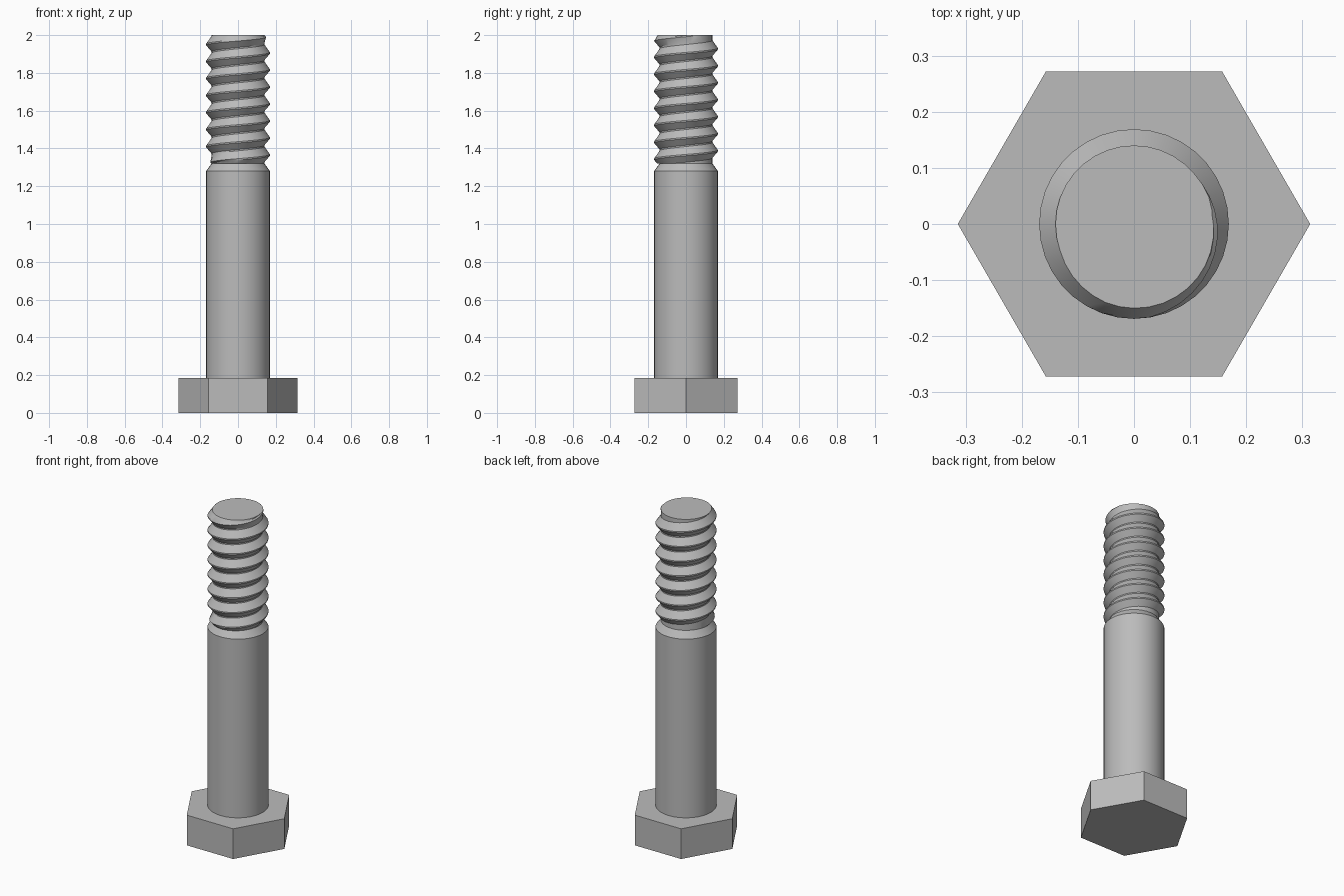
import bpy, bmesh, math

cube = bpy.data.objects.get("Cube")
if cube:
    bpy.data.objects.remove(cube)

HEAD_R, HEAD_H = 0.314, 0.185
SHANK_R, ROOT_R = 0.169, 0.14
SHANK_TOP, THREAD_START, TOP = 1.28, 1.32, 2.0
PITCH, SIDES, PHASE = 0.09, 36, 0.0

steel = bpy.data.materials.new("grey steel")
steel.use_nodes = True
steel.diffuse_color = (0.5, 0.5, 0.5, 1)
steel.node_tree.nodes["Principled BSDF"].inputs["Base Color"].default_value = (0.5, 0.5, 0.5, 1)


def finish(name, bm, smooth=True):
    bmesh.ops.recalc_face_normals(bm, faces=bm.faces)
    mesh = bpy.data.meshes.new(name)
    bm.to_mesh(mesh)
    bm.free()
    mesh.materials.append(steel)
    obj = bpy.data.objects.new(name, mesh)
    bpy.context.collection.objects.link(obj)
    if smooth:
        bpy.ops.object.select_all(action="DESELECT")
        obj.select_set(True)
        bpy.context.view_layer.objects.active = obj
        bpy.ops.object.shade_smooth_by_angle(angle=math.radians(30))
    return obj


def ring(bm, radius, z, sides):
    return [bm.verts.new((radius * math.cos(math.tau * i / sides),
                          radius * math.sin(math.tau * i / sides), z)) for i in range(sides)]


def lathe(name, profile, sides, smooth=True):
    """Stack of rings, closed at both ends."""
    bm = bmesh.new()
    rings = [ring(bm, r, z, sides) for r, z in profile]
    for low, high in zip(rings, rings[1:]):
        for i in range(sides):
            j = (i + 1) % sides
            bm.faces.new((low[i], low[j], high[j], high[i]))
    bm.faces.new(rings[0])
    bm.faces.new(rings[-1])
    return finish(name, bm, smooth)


# Hexagonal head
lathe("hex_head", [(HEAD_R, 0), (HEAD_R, HEAD_H)], 6, smooth=False)

# Plain shank with a chamfered neck
lathe("shank", [(SHANK_R, HEAD_H), (SHANK_R, SHANK_TOP), (ROOT_R, THREAD_START)], SIDES)


# Right-handed thread: a helical strip trimmed flat at both ends
def thread_radius(base, z):
    runout = min((TOP - z) * 1.0, (z - THREAD_START) * 1.5, SHANK_R - ROOT_R)
    return ROOT_R + max(runout, 0) * base


bm = bmesh.new()
profile = [(0.0, 0), (0.08, 0), (0.46, 1), (0.54, 1)]  # pitch fraction, crest amount
turns = math.ceil((TOP - THREAD_START) / PITCH) + 3
rows = []
for t in range(turns):
    for frac, crest in profile:
        row = []
        for i in range(SIDES + 1):
            a = math.tau * i / SIDES
            z = THREAD_START + PITCH * (t - 2 + frac + PHASE + i / SIDES)
            r = thread_radius(crest, z)
            row.append(bm.verts.new((r * math.cos(a), r * math.sin(a), z)))
        rows.append(row)
for low, high in zip(rows, rows[1:]):
    for i in range(SIDES):
        bm.faces.new((low[i], low[i + 1], high[i + 1], high[i]))
bmesh.ops.remove_doubles(bm, verts=bm.verts, dist=1e-5)
for z, direction in ((THREAD_START, -1), (TOP, 1)):
    cut = bmesh.ops.bisect_plane(bm, geom=bm.verts[:] + bm.edges[:] + bm.faces[:], dist=1e-6,
                                 plane_co=(0, 0, z), plane_no=(0, 0, direction), clear_outer=True)
    edges = [e for e in cut["geom_cut"] if isinstance(e, bmesh.types.BMEdge)]
    bmesh.ops.holes_fill(bm, edges=edges, sides=0)
finish("thread", bm)
